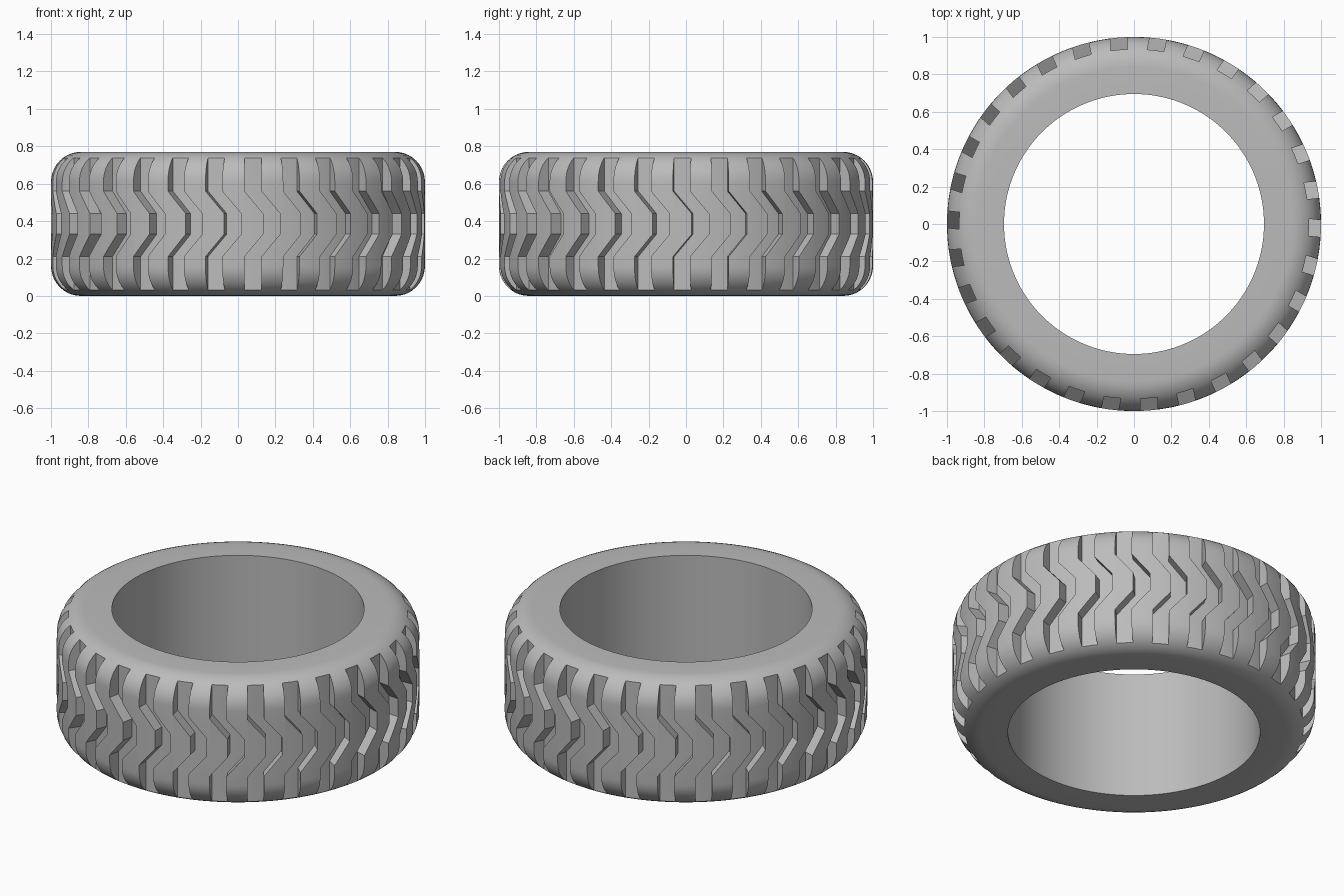
import bpy, bmesh, math
from mathutils import Matrix, Vector

cube = bpy.data.objects.get("Cube")
if cube:
    bpy.data.objects.remove(cube, do_unlink=True)

HEIGHT, OUTER, INNER, CORNER = 0.77, 1.0, 0.695, 0.16
FLOOR, GROOVES, SEGMENTS = 0.935, 30, 180

rubber = bpy.data.materials.new("grey rubber")
rubber.use_nodes = True
grey = (0.5, 0.5, 0.5, 1)
rubber.diffuse_color = grey
rubber.node_tree.nodes["Principled BSDF"].inputs["Base Color"].default_value = grey


def make_object(name, bm):
    bmesh.ops.recalc_face_normals(bm, faces=bm.faces)
    mesh = bpy.data.meshes.new(name)
    bm.to_mesh(mesh)
    bm.free()
    mesh.materials.append(rubber)
    obj = bpy.data.objects.new(name, mesh)
    bpy.context.collection.objects.link(obj)
    return obj


# Tyre body: rounded section swept around the z axis
def corner(z, start):
    angles = [math.radians(start + 9 * i) for i in range(11)]
    return [(OUTER - CORNER + CORNER * math.cos(a), z + CORNER * math.sin(a)) for a in angles]


section = [(INNER, 0)] + corner(CORNER, -90) + corner(HEIGHT - CORNER, 0) + [(INNER, HEIGHT)]
bm = bmesh.new()
rings = []
for s in range(SEGMENTS):
    turn = Matrix.Rotation(math.tau * s / SEGMENTS, 3, "Z")
    rings.append([bm.verts.new(turn @ Vector((r, 0, z))) for r, z in section])
for s in range(SEGMENTS):
    a, b = rings[s], rings[(s + 1) % SEGMENTS]
    for i in range(len(section)):
        j = (i + 1) % len(section)
        bm.faces.new((a[i], b[i], b[j], a[j]))
tyre = make_object("tyre", bm)

# Tread cutter: zigzag slabs, each with its inner side on the groove floor radius
PATH = [(-0.1, 0.08), (0.21, 0.08), (0.33, 0.18), (0.44, 0.18), (0.56, 0.08), (0.87, 0.08)]
ACROSS = [-0.045, -0.015, 0.015, 0.045]
bm = bmesh.new()
for g in range(GROOVES):
    turn = Matrix.Rotation(math.tau * (g - 0.5) / GROOVES, 3, "Z")
    loops = []
    for z, shift in PATH:
        sides = [shift + w for w in ACROSS]
        floor = [(math.sqrt(FLOOR ** 2 - t * t), t) for t in sides]
        outside = [(1.1, t) for t in reversed(sides)]
        loops.append([bm.verts.new(turn @ Vector((x, t, z))) for x, t in floor + outside])
    for a, b in zip(loops, loops[1:]):
        for i in range(len(a)):
            j = (i + 1) % len(a)
            bm.faces.new((a[i], a[j], b[j], b[i]))
    bm.faces.new(loops[0])
    bm.faces.new(loops[-1])
cutter = make_object("groove_cutter", bm)
cutter.hide_render = True

# Cut the tread and keep the result as plain mesh
cut = tyre.modifiers.new("tread", "BOOLEAN")
cut.operation = "DIFFERENCE"
cut.solver = "EXACT"
cut.object = cutter
bpy.context.view_layer.update()
result = bpy.data.meshes.new_from_object(tyre.evaluated_get(bpy.context.evaluated_depsgraph_get()))
tyre.modifiers.clear()
tyre.data = result
bpy.data.objects.remove(cutter, do_unlink=True)

# Smooth rubber with crisp tread edges
bpy.ops.object.select_all(action="DESELECT")
tyre.select_set(True)
bpy.context.view_layer.objects.active = tyre
bpy.ops.object.shade_smooth_by_angle(angle=math.radians(30))
